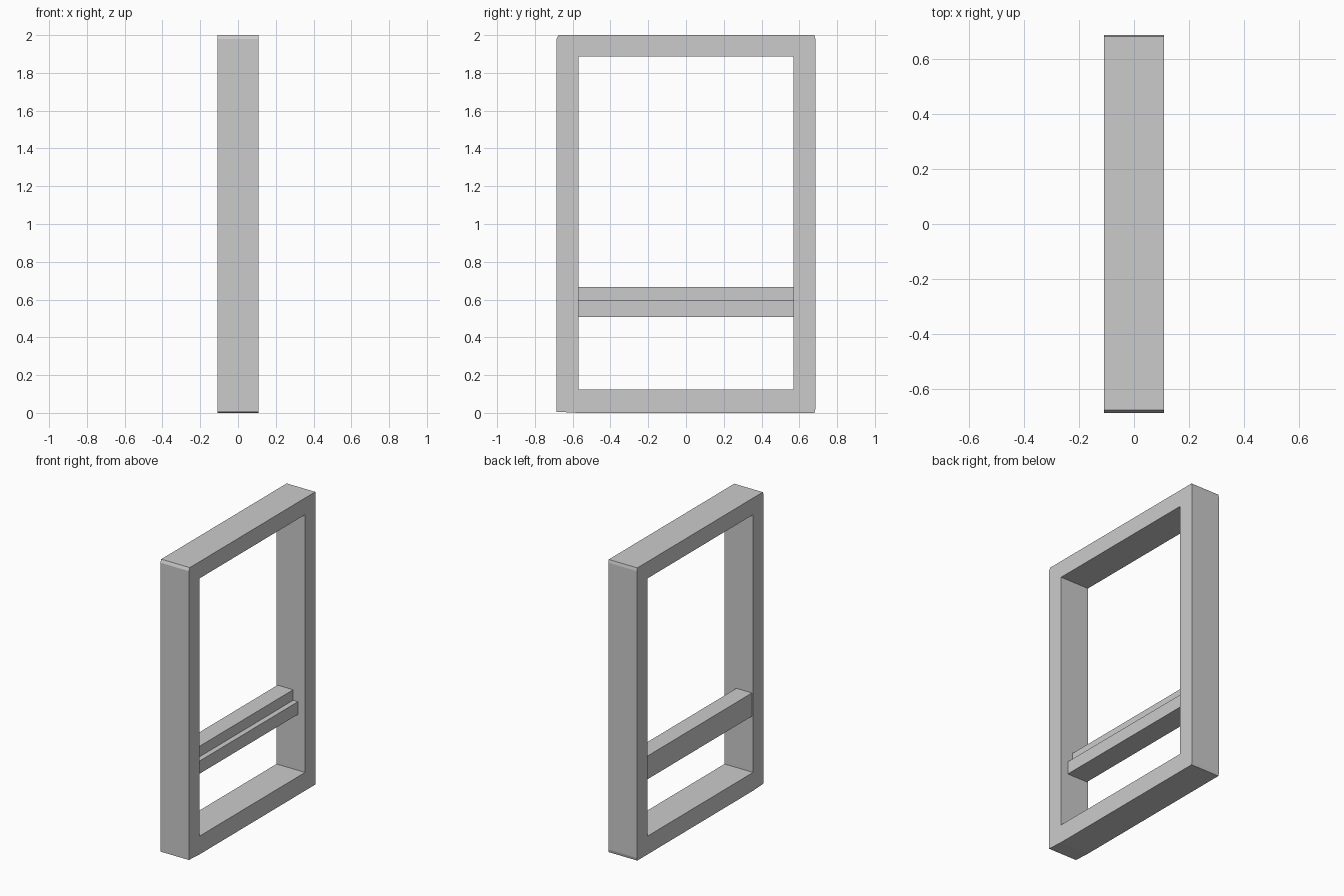
import bpy, bmesh

if "Cube" in bpy.data.objects:
    bpy.data.objects.remove(bpy.data.objects["Cube"])


def extrude_profile(name, loops, x0, x1):
    """Fill (y, z) loops (the second one is a hole) and extrude along x."""
    bm = bmesh.new()
    edges = []
    for loop in loops:
        vs = [bm.verts.new((x0, y, z)) for y, z in loop]
        edges += [bm.edges.new((vs[i], vs[(i + 1) % len(vs)])) for i in range(len(vs))]
    bmesh.ops.triangle_fill(bm, edges=edges, use_beauty=True)
    ext = bmesh.ops.extrude_face_region(bm, geom=bm.faces[:], use_keep_orig=True)
    top = [g for g in ext["geom"] if isinstance(g, bmesh.types.BMVert)]
    bmesh.ops.translate(bm, verts=top, vec=(x1 - x0, 0, 0))
    bmesh.ops.recalc_face_normals(bm, faces=bm.faces[:])
    me = bpy.data.meshes.new(name)
    bm.to_mesh(me)
    bm.free()
    ob = bpy.data.objects.new(name, me)
    bpy.context.collection.objects.link(ob)
    return ob


# Outer frame: slightly clipped corners, one rectangular opening
outer = [(-0.685, 0.006), (-0.57, 0), (0.68, 0), (0.685, 0.02),
         (0.685, 1.98), (0.68, 2.0), (-0.675, 2.0), (-0.685, 1.98)]
opening = [(-0.57, 0.125), (0.57, 0.125), (0.57, 1.886), (-0.57, 1.886)]
extrude_profile("window_frame", [outer, opening], -0.108, 0.108)

# Stepped crossbar: (x, z) section swept between the side posts
section = [(-0.1, 0.507), (0.054, 0.507), (0.054, 0.594),
           (0.018, 0.594), (0.018, 0.666), (-0.1, 0.666)]
bar = extrude_profile("stepped_crossbar", [section], -0.57, 0.57)
for v in bar.data.vertices:
    v.co = (v.co.y, v.co.x, v.co.z)
bar.data.flip_normals()
